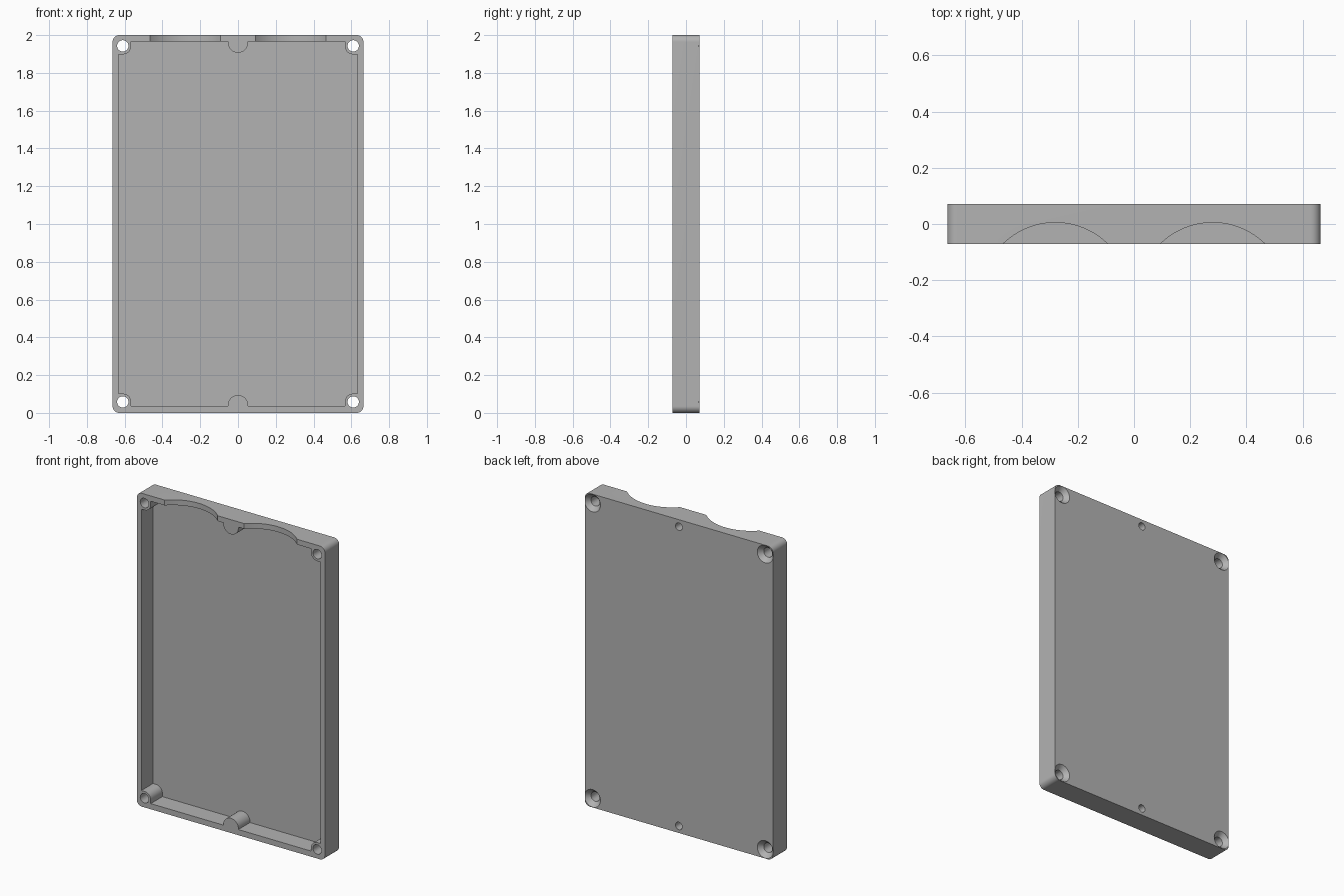
import bpy
import bmesh
import math
from mathutils import Matrix

cube = bpy.data.objects.get("Cube")
if cube:
    bpy.data.objects.remove(cube, do_unlink=True)

W, T, H = 0.664, 0.072, 2.0      # half width, half thickness, height

gray = bpy.data.materials.new("plain gray")
gray.use_nodes = True
color = (0.45, 0.45, 0.45, 1)
gray.diffuse_color = color
gray.node_tree.nodes["Principled BSDF"].inputs["Base Color"].default_value = color


def finish(name, bm):
    bmesh.ops.recalc_face_normals(bm, faces=bm.faces)
    mesh = bpy.data.meshes.new(name)
    bm.to_mesh(mesh)
    bm.free()
    mesh.materials.append(gray)
    obj = bpy.data.objects.new(name, mesh)
    bpy.context.collection.objects.link(obj)
    return obj


def rounded_block(name, x0, x1, z0, z1, y0, y1, r):
    """Rounded rectangle in the front plane, extruded along y."""
    bm = bmesh.new()
    verts = []
    corners = [(x1 - r, z1 - r), (x0 + r, z1 - r), (x0 + r, z0 + r), (x1 - r, z0 + r)]
    for quarter, (cx, cz) in enumerate(corners):
        for step in range(13):
            a = math.radians(90 * quarter + 7.5 * step)
            verts.append(bm.verts.new((cx + r * math.cos(a), y0, cz + r * math.sin(a))))
    face = bm.faces.new(verts)
    moved = bmesh.ops.extrude_face_region(bm, geom=[face])["geom"]
    top = [v for v in moved if isinstance(v, bmesh.types.BMVert)]
    bmesh.ops.translate(bm, verts=top, vec=(0, y1 - y0, 0))
    return finish(name, bm)


def cylinder(name, center, length, r_front, r_back, axis="Y"):
    bm = bmesh.new()
    turn = Matrix.Rotation(math.radians(-90), 4, "X") if axis == "Y" else Matrix()
    bmesh.ops.create_cone(bm, cap_ends=True, segments=48 if axis == "Y" else 128,
                          radius1=r_front, radius2=r_back, depth=length,
                          matrix=Matrix.Translation(center) @ turn)
    return finish(name, bm)


def cut(target, cutter):
    cutter.hide_render = True
    mod = target.modifiers.new("cut", "BOOLEAN")
    mod.operation = "DIFFERENCE"
    mod.solver = "EXACT"
    mod.object = cutter
    bpy.context.view_layer.objects.active = target
    bpy.ops.object.modifier_apply(modifier=mod.name)
    bpy.data.objects.remove(cutter, do_unlink=True)


# Shallow tray body
tray = rounded_block("tray", -W, W, 0, H, -T, T, 0.035)

# Cavity, with the screw bosses left standing in it
cavity = rounded_block("cavity", -0.632, 0.632, 0.036, 1.966, -0.2, 0.045, 0.01)
for z0, z1 in ((-0.1, 0.102), (1.898, 2.1)):
    for x0, x1 in ((-0.8, -0.566), (0.566, 0.8)):
        cut(cavity, rounded_block("corner_boss", x0, x1, z0, z1, -0.3, 0.2, 0.044))
for z0, z1 in ((-0.1, 0.094), (1.907, 2.1)):
    cut(cavity, rounded_block("middle_boss", -0.053, 0.053, z0, z1, -0.3, 0.2, 0.052))
cut(tray, cavity)

# Two scooped notches through the top wall
for x in (-0.28, 0.28):
    cut(tray, cylinder("notch", (x, -0.261, 2.0), 0.14, 0.266, 0.266, "Z"))

# Countersunk through holes at the corners, blind holes in the middle bosses
for z in (0.058, 1.943):
    for x in (-0.61, 0.61):
        cut(tray, cylinder("screw_hole", (x, 0, z), 0.4, 0.03, 0.03))
        cut(tray, cylinder("countersink", (x, T - 0.014, z), 0.032, 0.028, 0.058))
for z in (0.045, 1.955):
    cut(tray, cylinder("blind_hole", (0, T - 0.04, z), 0.12, 0.024, 0.024))

bpy.ops.object.select_all(action="DESELECT")
tray.select_set(True)
bpy.context.view_layer.objects.active = tray
bpy.ops.object.shade_smooth_by_angle(angle=math.radians(30))
